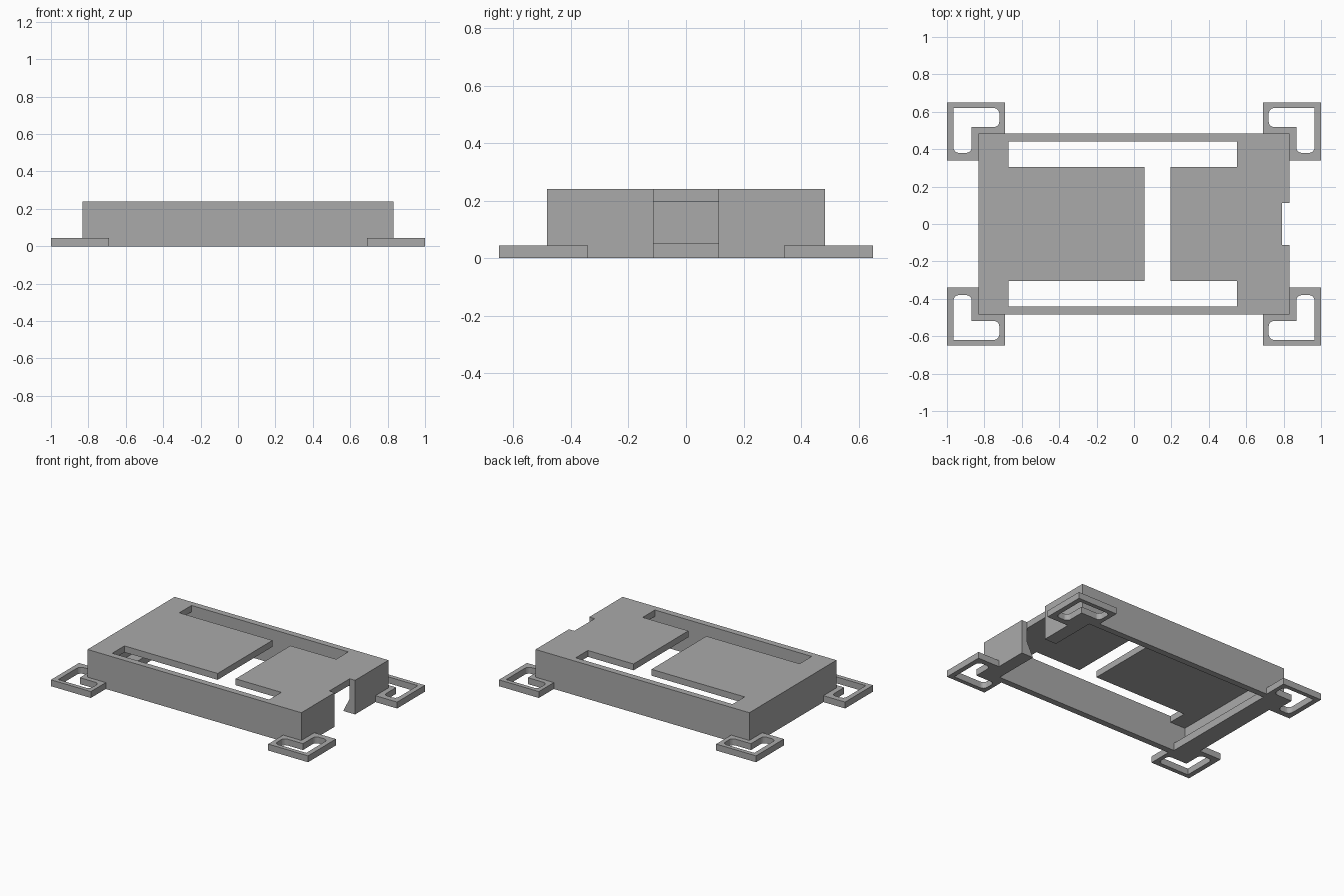
import bpy, bmesh
from mathutils import Vector

cube = bpy.data.objects.get("Cube")
if cube:
    bpy.data.objects.remove(cube, do_unlink=True)

grey = bpy.data.materials.new("plain_grey")
grey.use_nodes = True
grey.diffuse_color = (0.4, 0.4, 0.4, 1)
grey.node_tree.nodes["Principled BSDF"].inputs["Base Color"].default_value = (0.4, 0.4, 0.4, 1)


def prism(name, points, low, high, axis="z", rounded=(), radius=0.03):
    """Extrude a flat outline along z (x,y points) or y (x,z points)."""
    bm = bmesh.new()
    if axis == "z":
        verts = [bm.verts.new((a, b, low)) for a, b in points]
        step = Vector((0, 0, high - low))
    else:
        verts = [bm.verts.new((a, low, b)) for a, b in points]
        step = Vector((0, high - low, 0))
    bm.faces.new(verts)
    if rounded:
        bmesh.ops.bevel(bm, geom=[verts[i] for i in rounded], offset=radius,
                        segments=5, profile=0.5, affect="VERTICES")
    top = bmesh.ops.extrude_face_region(bm, geom=bm.faces[:])["geom"]
    bmesh.ops.translate(bm, vec=step, verts=[g for g in top if isinstance(g, bmesh.types.BMVert)])
    bmesh.ops.recalc_face_normals(bm, faces=bm.faces)
    mesh = bpy.data.meshes.new(name)
    bm.to_mesh(mesh)
    bm.free()
    mesh.materials.append(grey)
    obj = bpy.data.objects.new(name, mesh)
    bpy.context.collection.objects.link(obj)
    return obj


def cut(obj, cutters):
    """Subtract the cutters, keep the result and drop the cutters."""
    for c in cutters:
        c.hide_render = True
        mod = obj.modifiers.new("cut", "BOOLEAN")
        mod.operation, mod.solver, mod.object = "DIFFERENCE", "EXACT", c
    bpy.context.view_layer.update()
    graph = bpy.context.evaluated_depsgraph_get()
    mesh = bpy.data.meshes.new_from_object(obj.evaluated_get(graph))
    obj.modifiers.clear()
    obj.data = mesh
    for c in cutters:
        bpy.data.objects.remove(c, do_unlink=True)


X, Y, H = 0.832, 0.484, 0.24      # outer half sizes and height of the cover
IN_X, IN_Y, ROOF = 0.79, 0.44, 0.195

# Cover: open-bottomed box
cover = prism("cover", [(-X, -Y), (X, -Y), (X, Y), (-X, Y)], 0, H)

# Hollow inside, leaving a square ledge at one end and a wedge lip at the other
hollow = prism("hollow_cutter", [
    (-0.70, -0.1), (-0.70, 0.053), (-IN_X, 0.053), (-IN_X, ROOF),
    (IN_X, ROOF), (IN_X, 0.1), (0.74, 0), (0.74, -0.1)], -IN_Y, IN_Y, "y")

# H-shaped opening in the roof
a, b, g0, g1, t = -0.67, 0.55, 0.055, 0.195, 0.305
slots = prism("slot_cutter", [
    (a, -IN_Y), (b, -IN_Y), (b, -t), (g1, -t), (g1, t), (b, t),
    (b, IN_Y), (a, IN_Y), (a, t), (g0, t), (g0, -t), (a, -t)], 0.15, 0.3)

# Notch through the end wall and its lip
notch = prism("notch_cutter", [
    (0.9, -0.1), (0.9, 0.3), (IN_X, 0.3), (IN_X, 0.15), (0.7, 0.15), (0.7, -0.1)],
    -0.113, 0.113, "y")
cut(cover, [hollow, slots, notch])

# Corner brackets: L-shaped tabs with an L-shaped slot
for side, sx in (("left", 1), ("right", -1)):
    for end, sy in (("front", -1), ("back", 1)):
        def corner(points):
            return [(x * sx, y * sy) for x, y in points]
        tab = prism(f"{end}_{side}_bracket", corner([
            (0.69, 0.65), (1, 0.65), (1, 0.34), (X, 0.34), (X, Y), (0.69, Y)]), 0, 0.045)
        hole = prism("bracket_cutter", corner([
            (0.72, 0.62), (0.965, 0.62), (0.965, 0.38),
            (0.868, 0.38), (0.868, 0.518), (0.72, 0.518)]), -0.1, 0.1,
            rounded=(0, 2, 3, 5))
        cut(tab, [hole])
